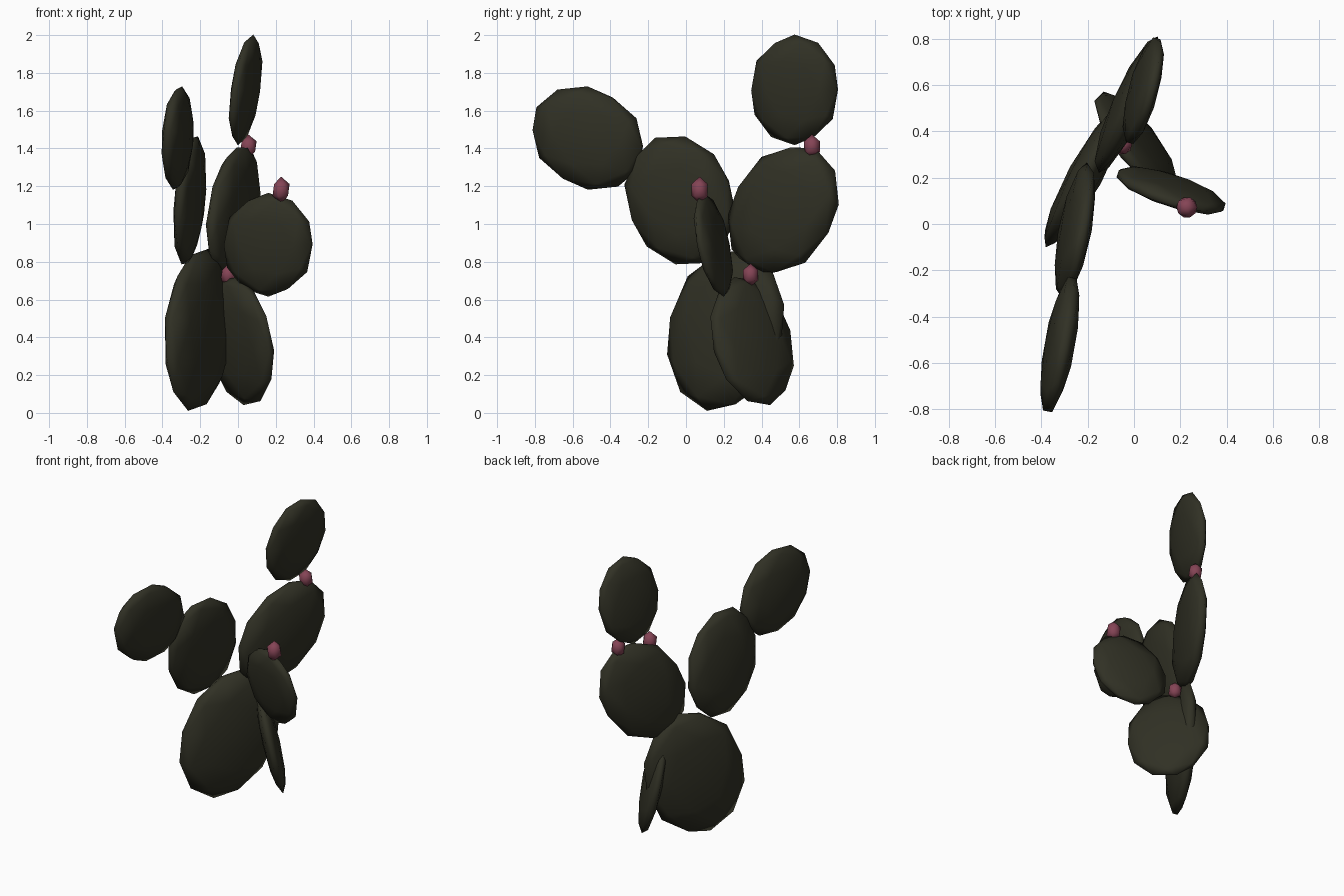
import bpy, math
from mathutils import Matrix, Vector

if "Cube" in bpy.data.objects:
    bpy.data.objects.remove(bpy.data.objects["Cube"])


def material(name, color):
    m = bpy.data.materials.new(name)
    m.diffuse_color = (*color, 1)
    m.use_nodes = True
    m.node_tree.nodes["Principled BSDF"].inputs["Base Color"].default_value = m.diffuse_color
    return m


GREEN = material("dark olive green", (0.030, 0.030, 0.018))
PINK = material("fruit pink", (0.235, 0.058, 0.092))


def blob(name, matrix, subdivisions, mat):
    """Low-poly smooth ball shaped by a matrix."""
    bpy.ops.mesh.primitive_ico_sphere_add(subdivisions=subdivisions, radius=1.01)
    ob = bpy.context.object
    ob.name = name
    ob.data.transform(matrix.to_4x4())
    ob.data.materials.append(mat)
    if matrix.determinant() < 0:
        ob.data.flip_normals()
    bpy.ops.object.shade_smooth()
    return ob


def pad(name, loc, long, short, tilt, lean_side, lean_up, thick, front=False):
    """Flat oval pad, seen from the side (y, z) or from the front (x, z).
    tilt turns the oval; the leans slope its plane sideways and upward."""
    def on_plane(s, z):
        d = lean_side * s + lean_up * z
        return Vector((s, d, z)) if front else Vector((d, s, z))
    t = math.radians(tilt)
    u = on_plane(math.sin(t), math.cos(t))
    w = on_plane(math.cos(t), -math.sin(t))
    n = u.cross(w).normalized()
    m = Matrix((w * short, n * thick, u * long)).transposed()
    blob(name, m, 2, GREEN).location = loc


# Two pads at the ground
pad("base_pad_large", (-0.21, 0.21, 0.44), 0.436, 0.302, 13, 0.55, 0.0, 0.075)
pad("base_pad_small", (0.01, 0.35, 0.38), 0.348, 0.207, -15.6, -0.80, -0.28, 0.055)

# Middle pads
pad("middle_pad_front", (-0.255, -0.03, 1.125), 0.354, 0.284, -22, 0.206, 0.114, 0.06)
pad("middle_pad_back", (-0.025, 0.515, 1.075), 0.363, 0.272, 28, 0.424, 0.06, 0.067)
pad("middle_pad_side", (0.16, 0.145, 0.89), 0.272, 0.24, 0, -0.31, -0.20, 0.05, front=True)

# Top pads
pad("top_pad_front", (-0.32, -0.52, 1.455), 0.314, 0.259, -59, 0.197, 0.09, 0.063)
pad("top_pad_back", (0.04, 0.575, 1.71), 0.29, 0.235, 0, 0.26, 0.14, 0.052)

# Fruits
for i, (loc, r, h) in enumerate([((0.228, 0.072, 1.18), 0.05, 0.07),
                                 ((0.055, 0.667, 1.41), 0.048, 0.063),
                                 ((-0.05, 0.342, 0.73), 0.046, 0.06)]):
    blob(f"fruit_{i + 1}", Matrix.Diagonal((r, r, h)), 1, PINK).location = loc
